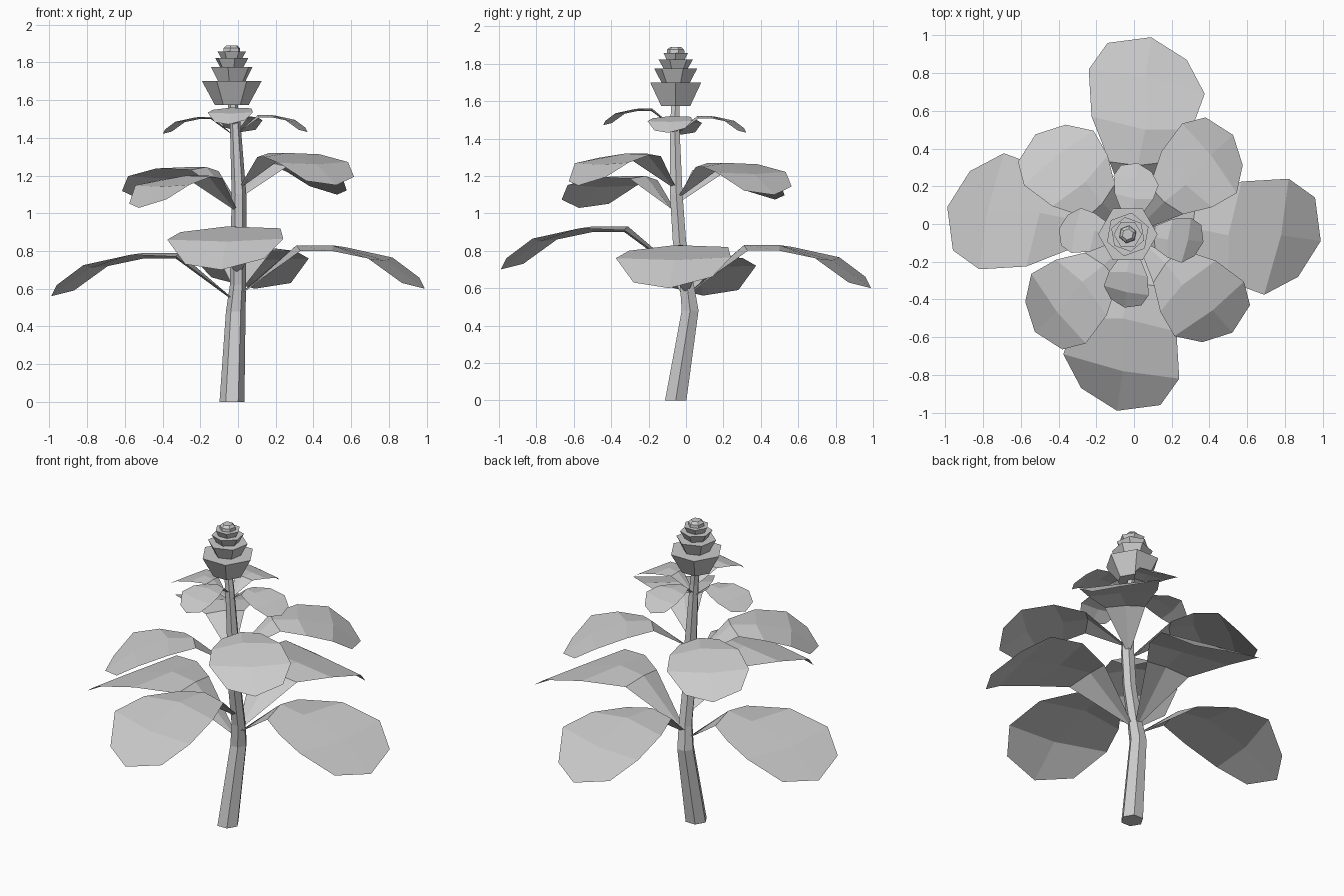
import bpy
from math import cos, sin, pi, radians

if "Cube" in bpy.data.objects:
    bpy.data.objects.remove(bpy.data.objects["Cube"])


def make_object(name, verts, faces):
    mesh = bpy.data.meshes.new(name)
    mesh.from_pydata(verts, [], faces)
    mesh.update()
    obj = bpy.data.objects.new(name, mesh)
    bpy.context.collection.objects.link(obj)
    return obj


def loft(name, rings, turn=0, sides=6):
    """Closed flat-sided tube through rings of (x, y, z, radius)."""
    verts = [(x + r * cos(turn + 2 * pi * i / sides),
              y + r * sin(turn + 2 * pi * i / sides), z)
             for x, y, z, r in rings for i in range(sides)]
    faces = [(k * sides + i, k * sides + (i + 1) % sides,
              (k + 1) * sides + (i + 1) % sides, (k + 1) * sides + i)
             for k in range(len(rings) - 1) for i in range(sides)]
    last = (len(rings) - 1) * sides
    faces += [tuple(reversed(range(sides))), tuple(range(last, last + sides))]
    return make_object(name, verts, faces)


# Leaf pointing along +x: each row is left edge, midrib, right edge;
# heights are measured from the crest of the leaf
LEAF = [
    [(.03, .015, -.24), (.03, 0, -.25), (.03, -.015, -.24)],
    [(.33, .13, -.02), (.31, -.02, 0), (.33, -.18, -.03)],
    [(.57, .225, -.01), (.50, -.06, 0), (.50, -.305, -.03)],
    [(.82, .24, -.065), (.78, -.06, -.08), (.69, -.375, -.07)],
    [(.96, .14, -.17), (.99, -.09, -.23), (.87, -.28, -.20)],
]


def leaf_tier(name, center, scale, start, crests):
    """Four copies of the leaf, a quarter turn apart, each with its own height."""
    faces = []
    for r in range(len(LEAF) - 1):
        for c in range(2):
            a = r * 3 + c
            faces.append((a, a + 3, a + 4, a + 1))
    for n, crest in enumerate(crests):
        t = radians(start + 90 * n)
        verts = [(center[0] + scale * (u * cos(t) - v * sin(t)),
                  center[1] + scale * (u * sin(t) + v * cos(t)),
                  crest + scale * h) for row in LEAF for u, v, h in row]
        make_object(f"{name}_{n + 1}", verts, faces)


# Bent, tapering stem
loft("stem", [(-.032, -.055, 0, .066), (-.012, .022, .48, .052),
              (0, .005, .62, .043), (.003, -.035, .85, .041),
              (.005, -.052, 1.1, .039), (-.015, -.06, 1.48, .028),
              (-.03, -.056, 1.59, .026)])

# Three tiers of leaves
leaf_tier("lower_leaf", (0, 0), 1.0, 0, (.83, .83, .79, .93))
leaf_tier("middle_leaf", (0, -.05), .745, 50, (1.27, 1.245, 1.20, 1.32))
leaf_tier("upper_leaf", (-.015, -.06), .387, 0, (1.52, 1.52, 1.51, 1.56))

# Flower spike: stacked flaring cups and a closing bud
CUPS = [(1.575, .09, 1.70, .158, 0), (1.695, .075, 1.775, .117, 20),
        (1.765, .06, 1.822, .093, 40), (1.81, .05, 1.857, .075, 0)]
for n, (z0, r0, z1, r1, turn) in enumerate(CUPS):
    loft(f"flower_cup_{n + 1}", [(-.033, -.055, z0, r0), (-.033, -.055, z1, r1)],
         radians(turn))
loft("flower_bud", [(-.033, -.055, 1.85, .048), (-.033, -.055, 1.875, .046),
                    (-.033, -.055, 1.89, .03)], radians(20))
